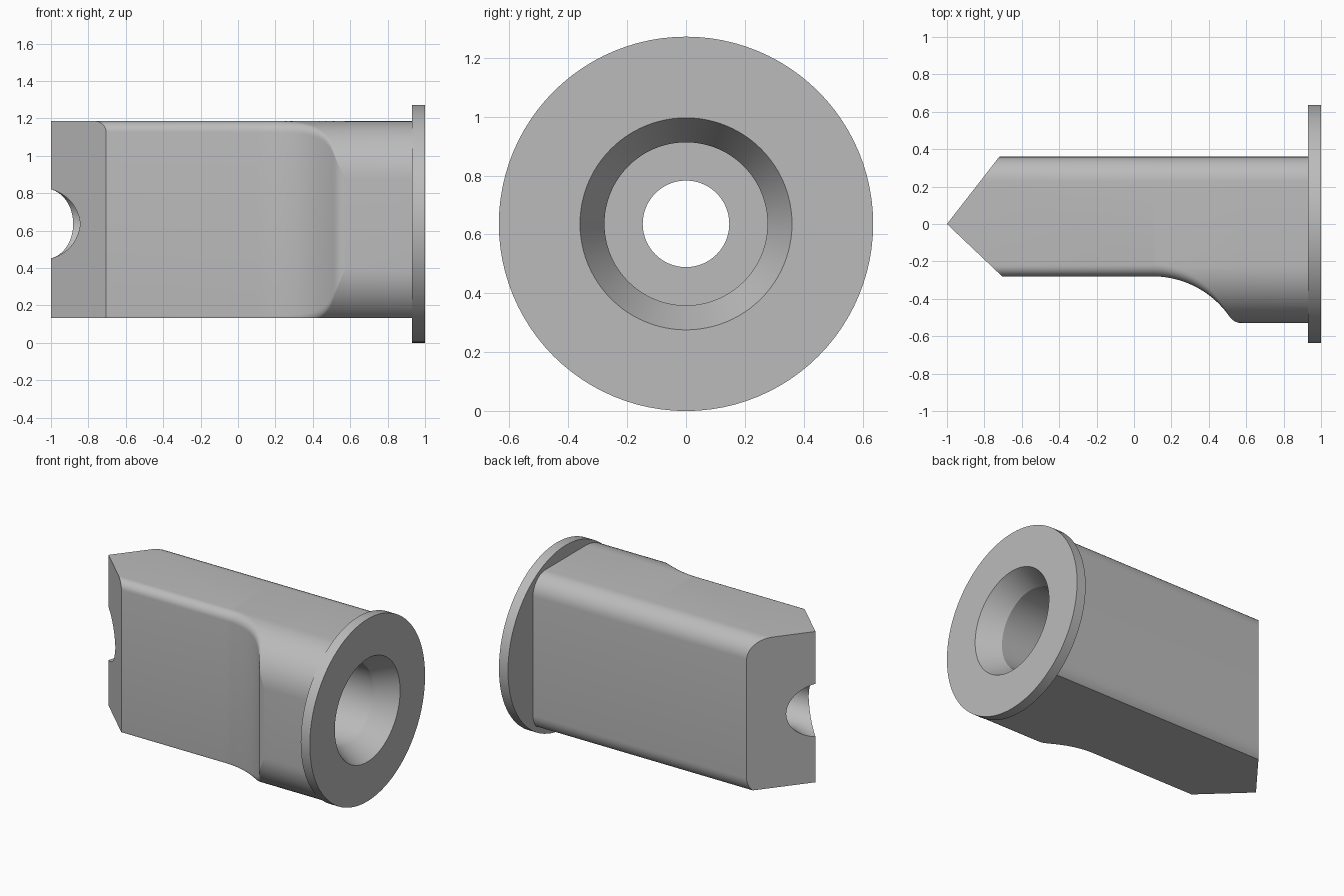
import bpy, bmesh, math
from mathutils import Vector

AXIS_Z = 0.636          # height of the shared bore and flange axis
TOP, FACE, BACK = 0.55, 0.53, 0.36
BIG_R, BACK_R, SMALL_R = 0.31, 0.135, 0.06
SCOOP_X, SCOOP_D, SCOOP_R, LIP_R = 0.10, 0.28, 0.50, 0.08

cube = bpy.data.objects.get("Cube")
if cube:
    bpy.data.objects.remove(cube, do_unlink=True)

grey = bpy.data.materials.new("plain grey")
grey.use_nodes = True
grey.diffuse_color = (0.5, 0.5, 0.5, 1)
grey.node_tree.nodes["Principled BSDF"].inputs["Base Color"].default_value = (0.5, 0.5, 0.5, 1)


def finish(bm, name):
    bmesh.ops.recalc_face_normals(bm, faces=bm.faces)
    mesh = bpy.data.meshes.new(name)
    bm.to_mesh(mesh)
    bm.free()
    mesh.materials.append(grey)
    obj = bpy.data.objects.new(name, mesh)
    bpy.context.collection.objects.link(obj)
    return obj


def skin(rings, name, trim=()):
    """Bridge closed rings of points, cap the ends, then trim with planes."""
    bm = bmesh.new()
    loops = [[bm.verts.new(p) for p in ring] for ring in rings]
    n = len(loops[0])
    for a, b in zip(loops, loops[1:]):
        for i in range(n):
            j = (i + 1) % n
            bm.faces.new((a[i], a[j], b[j], b[i]))
    bm.faces.new(loops[0])
    bm.faces.new(loops[-1])
    bmesh.ops.remove_doubles(bm, verts=bm.verts, dist=0.0004)
    for point, normal in trim:
        bmesh.ops.bisect_plane(bm, geom=bm.verts[:] + bm.edges[:] + bm.faces[:], dist=1e-5,
                               plane_co=point, plane_no=normal, clear_outer=True)
        bmesh.ops.holes_fill(bm, edges=bm.edges[:], sides=0)
    return finish(bm, name)


def lathe(profile, name, segments=96):
    """Revolve (x, radius) pairs about the long axis."""
    turns = [2 * math.pi * i / segments for i in range(segments)]
    return skin([[(x, r * math.cos(t), AXIS_Z + r * math.sin(t)) for t in turns]
                 for x, r in profile], name)


def arc(cy, cz, r, start, end, steps):
    return [(cy + r * math.cos(t), cz + r * math.sin(t))
            for t in (start + (end - start) * i / steps for i in range(steps + 1))]


def section(x, depth):
    """Rounded outline at x whose front face lies at y = -depth."""
    cy, cz = BIG_R - FACE, TOP - BIG_R
    sy = SMALL_R - depth
    dy = min(0, sy - cy)
    dz = math.sqrt(max(0, (BIG_R - SMALL_R) ** 2 - dy * dy))
    meet = math.atan2(dz, dy)
    half = arc(BACK - BACK_R, TOP - BACK_R, BACK_R, 0, math.pi / 2, 10)
    half += arc(cy, cz, BIG_R, math.pi / 2, meet, 14)
    half += arc(sy, cz + dz, SMALL_R, meet, math.pi, 8)
    outline = half + [(y, -z) for y, z in reversed(half)]
    return [(x, y, AXIS_Z + z) for y, z in outline]


# Front face path: flat, hollow scoop, rounded lip, full depth
lip_y = SCOOP_D + SCOOP_R - FACE + LIP_R
lip_x = SCOOP_X + math.sqrt((SCOOP_R + LIP_R) ** 2 - lip_y ** 2)
sweep = math.asin((lip_x - SCOOP_X) / (SCOOP_R + LIP_R))
path = [(-1.05, SCOOP_D)]
for i in range(21):
    t = sweep * i / 20
    path.append((SCOOP_X + SCOOP_R * math.sin(t), SCOOP_D + SCOOP_R * (1 - math.cos(t))))
for i in range(1, 9):
    t = sweep * (1 - i / 8)
    path.append((lip_x - LIP_R * math.sin(t), FACE - LIP_R * (1 - math.cos(t))))
path.append((0.96, FACE))

# Body, trimmed to a wedge at one end and flat underneath
tip = Vector((-1, 0, 0))
body = skin([section(x, d) for x, d in path], "body",
            trim=[(tip, Vector((-0.36, 0.28, 0))),
                  (tip, Vector((-0.28, -0.295, 0))),
                  (Vector((0, 0, 0.133)), Vector((0, 0, -1)))])

# Flange and stepped bore with a countersunk mouth and flared tip
flange = lathe([(0.93, 0.636), (1.0, 0.636)], "flange")
bore = lathe([(-1.1, 0.212), (-0.86, 0.147), (0.3, 0.147), (0.3, 0.277),
              (0.85, 0.277), (1.05, 0.388)], "bore_cutter")
bore.hide_render = True

bpy.context.view_layer.objects.active = body
for tool, operation in ((flange, 'UNION'), (bore, 'DIFFERENCE')):
    mod = body.modifiers.new(operation, 'BOOLEAN')
    mod.operation, mod.object, mod.solver = operation, tool, 'EXACT'
    bpy.ops.object.modifier_apply(modifier=mod.name)
    bpy.data.objects.remove(tool, do_unlink=True)

body.name = "flanged_sleeve"
bpy.ops.object.select_all(action='DESELECT')
body.select_set(True)
bpy.ops.object.shade_smooth_by_angle(angle=math.radians(25))
